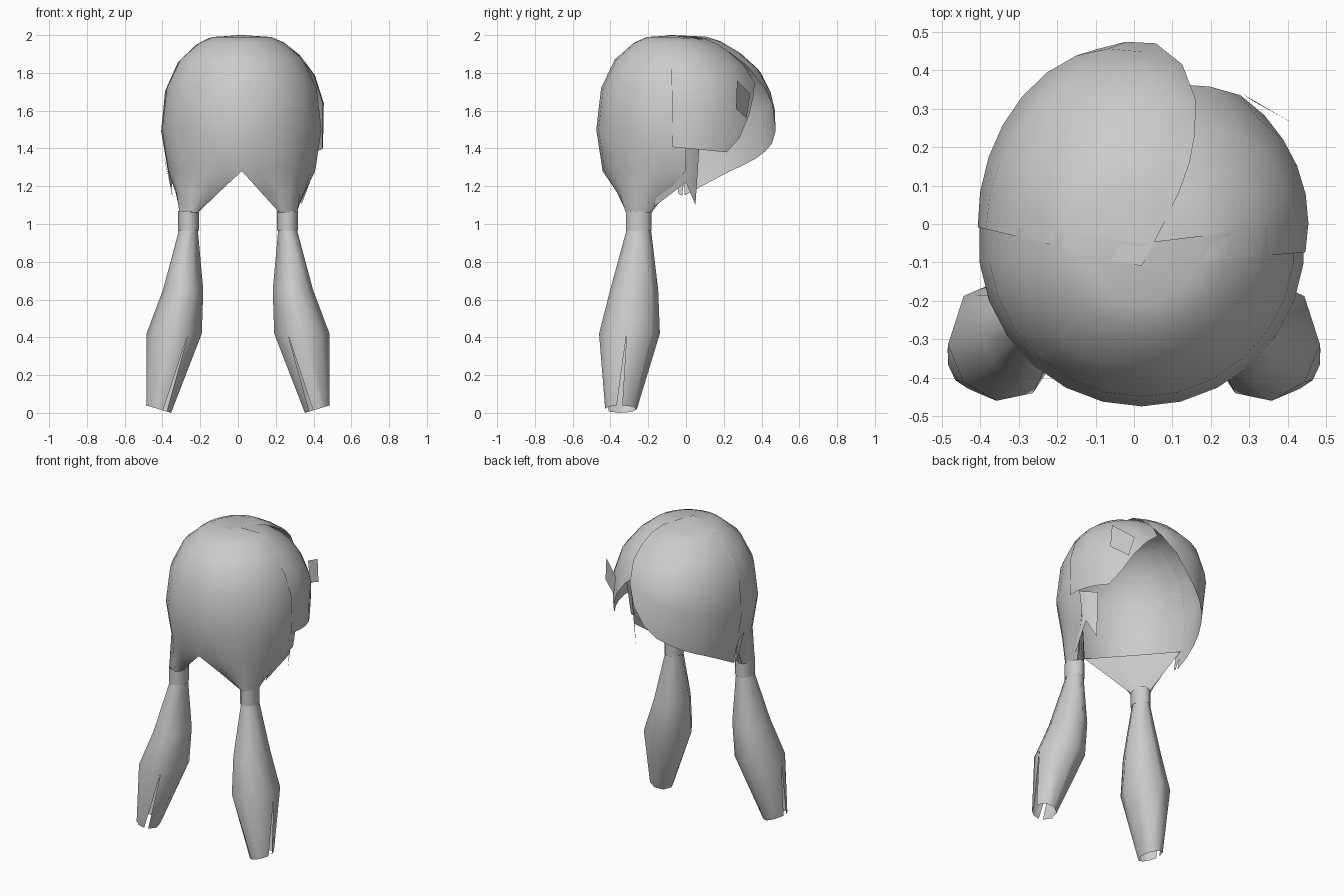
import bpy, bmesh
from math import sin, cos, radians, hypot

if "Cube" in bpy.data.objects:
    bpy.data.objects.remove(bpy.data.objects["Cube"])

# shared scalp profile: height -> fraction of full radius
PROFILE = [(2.0, 0), (1.99, .37), (1.96, .53), (1.87, .77), (1.77, .91),
           (1.62, 1), (1.45, 1), (1.17, .87), (1.0, .78)]
CROWN = (.02, -.11)


def interp(table, v):
    for (a, fa), (b, fb) in zip(table, table[1:]):
        if min(a, b) <= v <= max(a, b):
            return fa + (fb - fa) * (v - a) / (b - a)
    return table[-1][1]


def make(name, strips, angle=60):
    """Each strip is a list of rows of points; neighbouring rows are bridged."""
    bm = bmesh.new()
    for rows in strips:
        grid = [[bm.verts.new(p) for p in row] for row in rows]
        for r0, r1 in zip(grid, grid[1:]):
            for i in range(len(r0) - 1):
                bm.faces.new((r0[i], r0[i + 1], r1[i + 1], r1[i]))
    bmesh.ops.remove_doubles(bm, verts=bm.verts, dist=.0005)
    bmesh.ops.recalc_face_normals(bm, faces=bm.faces)
    me = bpy.data.meshes.new(name)
    bm.to_mesh(me)
    bm.free()
    for p in me.polygons:
        p.use_smooth = True
    me.set_sharp_from_angle(angle=radians(angle))
    ob = bpy.data.objects.new(name, me)
    bpy.context.collection.objects.link(ob)
    return ob


def scalp(a, z, cx, cy, rx, ry):
    f = interp(PROFILE, z)
    return (cx + rx * f * cos(radians(a)), cy + ry * f * sin(radians(a)), z)


def lerp(p, q, t):
    return tuple(u + (v - u) * t for u, v in zip(p, q))


# back of the hair, cap part
CAP = (.02, -.05, .425, .425)
angles = [173 + 194 * i / 14 for i in range(15)]
back = [[[scalp(a, z, *CAP) for a in angles]
         for z in (2.0, 1.99, 1.96, 1.87, 1.72, 1.5, 1.28)]]

# back of the hair, two funnels gathered down to the ties
for s in (-1, 1):
    tx, ty = s * .262, -.25
    loop = [scalp(a, 1.28, *CAP) for a in (angles[:8] if s < 0 else angles[7:])]
    p, q = loop[-1], loop[0]
    loop += [lerp(p, q, t) for t in (.25, .5, .75, 1)]
    ring = []
    for x, y, z in loop:
        d = hypot(x - tx, y - ty)
        ring.append((tx + .055 * (x - tx) / d, ty + .07 * (y - ty) / d, 1.06))
    mid = [lerp(u, v, .5) for u, v in zip(loop, ring)]
    back.append([loop, mid, ring])
make("back_hair", back)


# fringe panels: top row at the crown, lower edge given per angle
def fringe(name, hem, steps, dims, lift, sweep=0):
    a0, a1 = hem[0][0], hem[-1][0]
    rows = []
    for k in (0, .02, .06, .17, .35, .6, 1):
        row = []
        for i in range(steps + 1):
            a = a0 + (a1 - a0) * i / steps
            z = 2 - k * (2 - interp(hem, a))
            x, y, z = scalp(a - sweep * (1 - k) * (i / steps) ** 2, z, *dims)
            c = max(0, 1 - interp(PROFILE, z)) if z > 1.6 else 0
            row.append((x + c * CROWN[0], y + c * CROWN[1], z + lift))
        rows.append(row)
    make(name, [rows])


fringe("left_fringe", [(181, 1.15), (150, 1.27), (120, 1.36), (97, 1.45),
                       (80, 1.62), (71, 1.72)], 10, (0, 0, .407, .475), .002, 22)
fringe("right_fringe", [(-10, 1.41), (36, 1.38), (50, 1.55), (60, 1.66),
                        (74, 1.75)], 8, (0, 0, .46, .42), -.003)

# side locks hanging under the fringe
make("right_side_lock", [
    [[(.42, -.02, 1.42), (.345, .07, 1.40)], [(.38, .0, 1.22), (.335, .05, 1.10)]],
    [[(.43, -.09, 1.42), (.42, -.02, 1.42)], [(.32, -.17, 1.09), (.38, .0, 1.22)]]])
make("left_side_lock", [
    [[(-.39, -.06, 1.35), (-.385, .0, 1.32)], [(-.35, -.04, 1.16), (-.345, -.02, 1.15)]]])

# flat hair clip
make("hair_clip", [[[(.40, .27, 1.76), (.28, .34, 1.69)],
                    [(.41, .265, 1.61), (.31, .32, 1.56)]]])

TAIL = [(.97, .262, -.25, .05, .065), (.65, .29, -.275, .108, .128),
        (.42, .337, -.30, .148, .162), (.02, .42, -.345, .066, .085)]

for s, side in ((-1, "left"), (1, "right")):
    # hair tie
    make(side + "_hair_tie", [[[(s * .262 + .055 * cos(radians(a)),
                                 -.25 + .07 * sin(radians(a)), z)
                                for a in range(0, 361, 36)] for z in (1.07, .965)]])

    # hanging tail in two shells, split by slits near the tip
    shells = []
    for start, span, n in ((-5, 245, 5), (240, 115, 3)):
        rows = []
        for z, cx, cy, rx, ry in TAIL:
            tip = z < .1
            gap = 10 if tip else 0
            row = []
            for i in range(n + 1):
                a = radians(start + gap + (span - 2 * gap) * i / n)
                row.append((s * (cx + rx * cos(a)), cy + ry * sin(a),
                            z + (.02 * cos(a) if tip else 0)))
            rows.append(row)
        shells.append(rows)
    make(side + "_tail", shells, angle=70)
